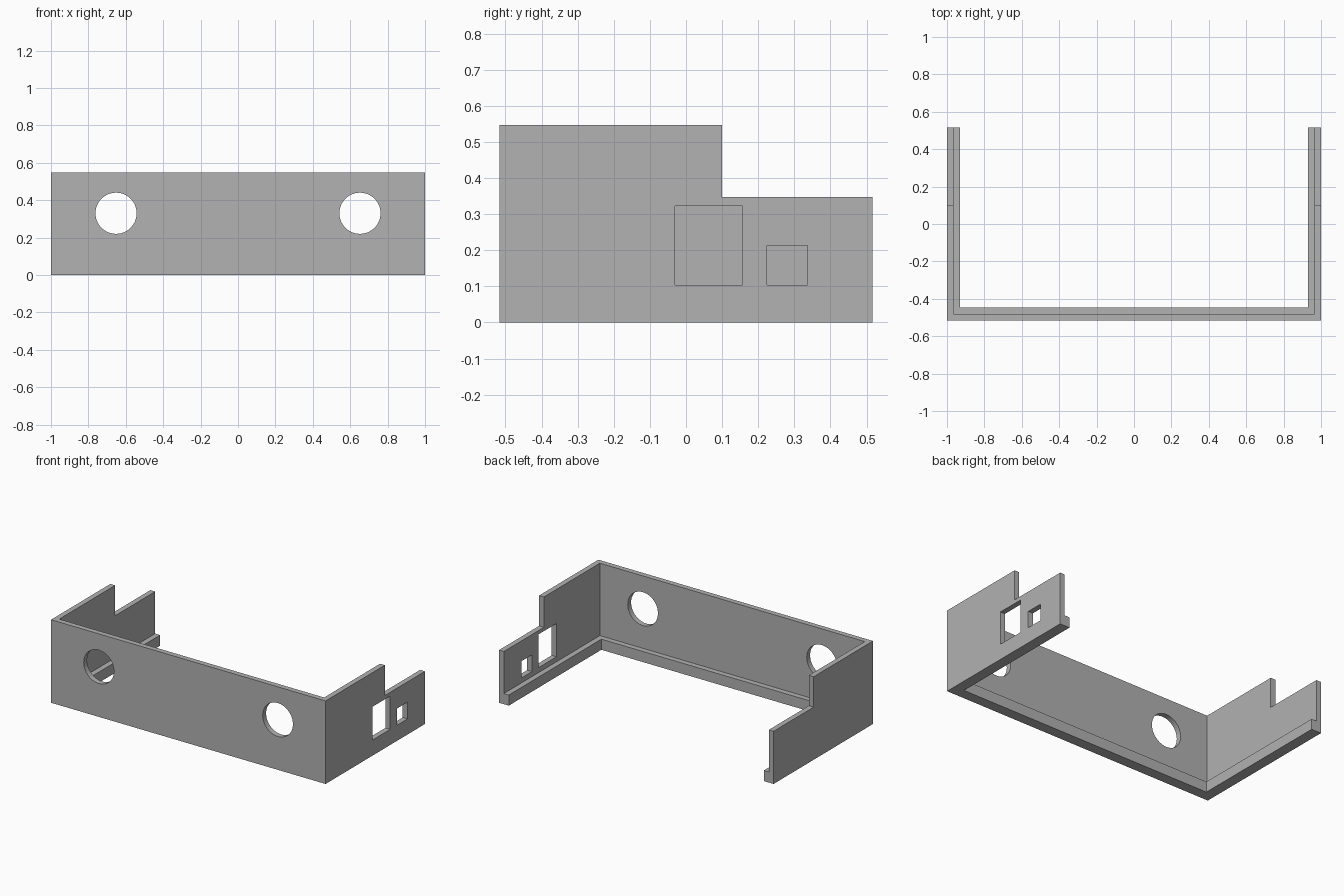
import bpy
import math

cube = bpy.data.objects.get("Cube")
if cube:
    bpy.data.objects.remove(cube, do_unlink=True)

# Main dimensions
DEPTH, HEIGHT = 0.517, 0.547
WALL, LEDGE = 0.035, 0.071
LEDGE_TOP = 0.07
STEP_Y, STEP_Z = 0.10, 0.347
OVER = 0.1

grey = bpy.data.materials.new("plain_grey")
grey.use_nodes = True
colour = (0.445, 0.445, 0.445, 1)
grey.diffuse_color = colour
grey.node_tree.nodes["Principled BSDF"].inputs["Base Color"].default_value = colour


def box(name, low, high):
    """Box between two opposite corners."""
    centre = [(a + b) / 2 for a, b in zip(low, high)]
    bpy.ops.mesh.primitive_cube_add(size=1, location=centre)
    obj = bpy.context.object
    obj.name = name
    obj.scale = [b - a for a, b in zip(low, high)]
    bpy.ops.object.transform_apply(location=True, rotation=True, scale=True)
    obj.data.materials.append(grey)
    return obj


def cut(body, cutter):
    """Subtract the cutter from the body, then remove the cutter."""
    cutter.hide_render = True
    mod = body.modifiers.new("cut", 'BOOLEAN')
    mod.operation = 'DIFFERENCE'
    mod.solver = 'EXACT'
    mod.object = cutter
    bpy.ops.object.select_all(action='DESELECT')
    bpy.context.view_layer.objects.active = body
    body.select_set(True)
    bpy.ops.object.modifier_apply(modifier=mod.name)
    bpy.data.objects.remove(cutter, do_unlink=True)


# Outer block of the bracket
frame = box("bracket_frame", (-1, -DEPTH, 0), (1, DEPTH, HEIGHT))

# Open interior, wider above the ledge than beside it
for base, thick in ((-OVER, LEDGE), (LEDGE_TOP, WALL)):
    cut(frame, box("interior_cutter", (thick - 1, thick - DEPTH, base),
                   (1 - thick, DEPTH + OVER, HEIGHT + OVER)))

# Lowered rear part of both side walls
cut(frame, box("step_cutter", (-1 - OVER, STEP_Y, STEP_Z),
               (1 + OVER, DEPTH + OVER, HEIGHT + OVER)))

# Round holes in the front wall
for side in (-1, 1):
    bpy.ops.mesh.primitive_cylinder_add(
        vertices=64, radius=0.11, depth=0.3,
        location=(side * 0.652, -DEPTH, 0.33), rotation=(math.pi / 2, 0, 0))
    hole = bpy.context.object
    hole.data.materials.append(grey)
    cut(frame, hole)

# Rectangular openings in the left wall
for y0, y1, top in ((-0.03, 0.156, 0.322), (0.225, 0.336, 0.213)):
    cut(frame, box("window_cutter", (1 - OVER, y0, 0.103), (1 + OVER, y1, top)))

frame.data.materials.clear()
frame.data.materials.append(grey)
bpy.ops.object.shade_smooth_by_angle(angle=math.radians(30))
